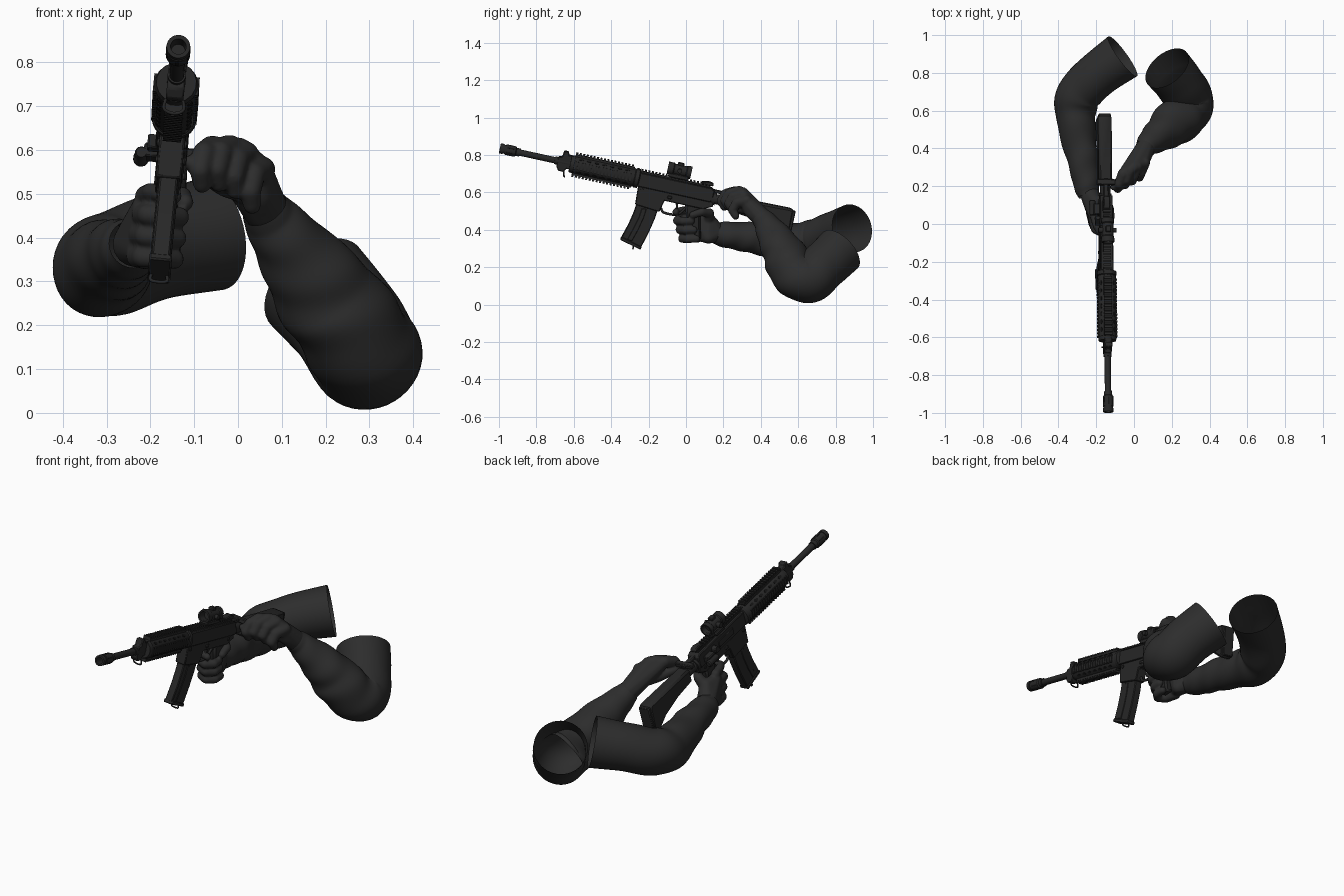
import bpy, bmesh, math
from mathutils import Vector, Matrix

if "Cube" in bpy.data.objects:
    bpy.data.objects.remove(bpy.data.objects["Cube"])

def material(name, c):
    m = bpy.data.materials.new(name)
    m.diffuse_color = (c, c, c, 1)
    m.use_nodes = True
    m.node_tree.nodes["Principled BSDF"].inputs["Base Color"].default_value = m.diffuse_color
    return m
SLEEVE = material("charcoal_fabric", 0.026)
METAL = material("black_metal", 0.020)
HOLE = material("deep_black", 0.008)

# rifle frame: local X = side, Y = back along the bore from the muzzle, Z = up
back = Vector((-0.012, 0.977, -0.213)).normalized()
up = Vector((0.095, 0.21, 0.97))
up = (up - back * up.dot(back)).normalized()
side = back.cross(up)
RIFLE = Matrix((side, back, up)).transposed().to_4x4()
RIFLE.translation = Vector((-0.136, -0.995, 0.836))

def finish(name, bm, mat, matrix=None, angle=35):
    bmesh.ops.recalc_face_normals(bm, faces=bm.faces)
    me = bpy.data.meshes.new(name)
    bm.to_mesh(me)
    bm.free()
    me.materials.append(mat)
    for p in me.polygons:
        p.use_smooth = True
    me.set_sharp_from_angle(angle=math.radians(angle))
    ob = bpy.data.objects.new(name, me)
    bpy.context.collection.objects.link(ob)
    if matrix is not None:
        ob.matrix_world = matrix
    return ob

def plate(name, pts, hw, w=0, rot=0, mat=METAL, bevel=0.004):
    """side profile (u, v) extruded across the rifle"""
    bm = bmesh.new()
    f = bm.faces.new([bm.verts.new((w - hw, u, v)) for u, v in pts])
    r = bmesh.ops.extrude_face_region(bm, geom=[f])
    bmesh.ops.translate(bm, vec=(2 * hw, 0, 0), verts=[g for g in r['geom'] if isinstance(g, bmesh.types.BMVert)])
    if rot:
        bm.transform(Matrix.Rotation(rot, 4, 'Y'))
    ob = finish(name, bm, mat, RIFLE)
    if bevel:
        b = ob.modifiers.new("bevel", 'BEVEL')
        b.width, b.segments = bevel, 1
    return ob

def box(name, u0, u1, v0, v1, hw, w=0, **k):
    return plate(name, [(u0, v0), (u1, v0), (u1, v1), (u0, v1)], hw, w, **k)

def loft(rings, bm, cap=True):
    vs = [[bm.verts.new(p) for p in r] for r in rings]
    n = len(vs[0])
    for a, b in zip(vs, vs[1:]):
        for i in range(n):
            bm.faces.new((a[i], a[(i + 1) % n], b[(i + 1) % n], b[i]))
    if cap:
        bm.faces.new(vs[0])
        bm.faces.new(vs[-1])

def turned(name, prof, v=0, w=0, n=24, axis='u', mat=METAL):
    """lathe of (position, radius) along the bore, or across it"""
    bm, rings = bmesh.new(), []
    for u, r in prof:
        ring = []
        for i in range(n):
            a = math.tau * (i + .5) / n
            c, s = r * math.cos(a), r * math.sin(a)
            ring.append((w + c, u, v + s) if axis == 'u' else (u, w + c, v + s))
        rings.append(ring)
    loft(rings, bm)
    return finish(name, bm, mat, RIFLE)

def spline(pts, steps):
    P = [Vector(p) for p in pts]
    P = [2 * P[0] - P[1]] + P + [2 * P[-1] - P[-2]]
    out = []
    for i in range(1, len(P) - 2):
        a, b, c, d = P[i - 1:i + 3]
        for k in range(steps):
            t = k / steps
            out.append(.5 * (2 * b + (c - a) * t + (2 * a - 5 * b + 4 * c - d) * t * t + (3 * b - a - 3 * c + d) * t ** 3))
    return out + [P[-2]]

def tube(name, pts, mat, n=12, steps=6, cap=True, folds=0, matrix=None):
    """swept tube through (x, y, z, radius), with optional cloth folds"""
    s = spline(pts, steps)
    c = [p.to_3d() for p in s]
    rings, nrm = [], Vector((0.3, 0.2, 1))
    for i, p in enumerate(c):
        t = (c[min(i + 1, len(c) - 1)] - c[max(i - 1, 0)]).normalized()
        nrm = (nrm - t * nrm.dot(t)).normalized()
        b = t.cross(nrm)
        k = i / (len(c) - 1)
        env = folds * math.sin(math.pi * k) * min(1, 2 * k)
        ring = []
        for j in range(n):
            a = math.tau * j / n
            r = s[i].w * (1 + env * math.sin(38 * k + 2.2 * math.sin(a + 4 * k)) + env * .5 * math.sin(3 * a + 17 * k))
            ring.append(p + r * (math.cos(a) * nrm + math.sin(a) * b))
        rings.append(ring)
    bm = bmesh.new()
    loft(rings, bm, cap)
    return finish(name, bm, mat, matrix, 60)

# ---- barrel group
turned("barrel", [(0.08, .017), (.30, .017), (.30, .021), (.76, .021)])
turned("muzzle_brake", [(.05, .016), (0, .018), (0, .027), (.02, .028), (.02, .024), (.03, .024), (.03, .028),
                        (.085, .028), (.09, .022), (.11, .022), (.11, .019)])
for i in range(6):
    box("brake_slot", .038, .078, .0265, .0285, .004, rot=i * math.tau / 6, mat=HOLE, bevel=0)
plate("gas_block", [(.315, -.03), (.33, -.05), (.36, -.05), (.37, -.03), (.40, -.03), (.40, .045), (.37, .045),
                    (.365, .062), (.34, .062), (.335, .03), (.315, .025)], .02)
tube("sling_loop", [(-.02, .36, -.045, .004), (-.022, .365, -.068, .004), (0, .37, -.076, .004),
                    (.022, .365, -.068, .004), (.02, .36, -.045, .004)], METAL, 8, matrix=RIFLE)
turned("front_cap", [(.385, .03), (.385, .046), (.41, .05)], n=16)

# ---- handguard with four toothed rails
turned("handguard", [(.40, .046), (.405, .05), (.73, .05), (.74, .046)], n=16)
def rail(name, u0, u1, base, top, hw, rot=0, pitch=.019):
    pts, u = [(u0, base)], u0
    while u + pitch <= u1:
        pts += [(u, top), (u + pitch * .55, top), (u + pitch * .55, top - .01), (u + pitch, top - .01)]
        u += pitch
    plate(name, pts + [(u, base)], hw, rot=rot, bevel=0)
for i, top in enumerate((.065, .052, .066, .052)):
    rail("handguard_rail", .405, .732, .035, top, .021, i * math.pi / 2)
for sgn in (1, 3, 5, 7):
    for k in range(7):
        u = .44 + k * .042
        pts = [(u + .013 * math.cos(a), .007 * math.sin(a)) for a in [j * math.tau / 10 for j in range(10)]]
        plate("vent_hole", pts, .002, w=.0495, rot=sgn * math.pi / 4, mat=HOLE, bevel=0)
turned("delta_ring", [(.735, .046), (.74, .052), (.76, .052), (.765, .04)], n=24)

# ---- receivers
plate("upper_receiver", [(.755, -.04), (1.16, -.04), (1.17, -.02), (1.17, .025), (1.15, .036), (.755, .036)], .034)
rail("receiver_rail", .745, 1.15, .02, .053, .02)
plate("lower_receiver", [(.765, -.035), (1.175, -.035), (1.18, -.06), (1.13, -.085), (.92, -.085),
                         (.905, -.15), (.77, -.138)], .029)
box("ejection_cover", .87, 1.0, -.022, .014, .003, -.036)
plate("case_deflector", [(1.01, -.02), (1.06, -.02), (1.06, .01), (1.04, .02)], .014, -.044)
turned("forward_assist", [(1.07, .012), (1.08, .015), (1.125, .015), (1.13, .018), (1.145, .018), (1.15, .012)], -.02, -.07, 16)
box("forward_assist_arm", 1.07, 1.13, -.028, .004, .018, -.047)
for s in (-1, 1):
    box("magazine_catch", .93, .955, -.07, -.052, .004, s * .031)
    turned("takedown_pin", [(s * .028, .008), (s * .034, .008)], -.055, 1.13, 12, 'w')
    turned("pivot_pin", [(s * .028, .009), (s * .034, .009)], -.055, .79, 12, 'w')
plate("magazine", [(.778, -.12), (.897, -.12), (.89, -.19), (.874, -.27), (.85, -.36), (.735, -.33),
                   (.758, -.25), (.772, -.18)], .021)
plate("magazine_base", [(.738, -.323), (.854, -.353), (.850, -.37), (.731, -.34)], .026)
for s in (-1, 1):
    plate("magazine_rib", [(.81, -.15), (.835, -.15), (.83, -.2), (.815, -.27), (.795, -.335), (.77, -.33),
                           (.79, -.26), (.805, -.2)], .003, s * .021, bevel=.002)
tube("magazine_loop", [(-.015, .81, -.35, .004), (-.018, .81, -.372, .004), (.018, .81, -.372, .004),
                       (.015, .81, -.35, .004)], METAL, 8, matrix=RIFLE)
tube("trigger_guard", [(0, .91, -.13, .007), (0, .93, -.15, .007), (0, 1.0, -.145, .007), (0, 1.04, -.10, .007)], METAL, 8, matrix=RIFLE)
tube("trigger", [(0, .985, -.08, .006), (0, .992, -.11, .006), (0, .98, -.13, .004)], METAL, 8, matrix=RIFLE)
plate("pistol_grip", [(1.03, -.08), (1.125, -.075), (1.12, -.11), (1.155, -.25), (1.10, -.265), (1.05, -.14)], .022, bevel=.01)

# ---- sight, charging handle and stock
box("sight_mount", .91, 1.02, .045, .068, .025)
turned("sight_body", [(.94, .022), (.90, .025), (.90, .034), (.93, .034), (.935, .03), (1.0, .03), (1.005, .034),
                      (1.028, .034), (1.028, .026), (1.0, .022)], .09, 0, 20)
turned("sight_knob", [(-.05, .014), (-.03, .014), (.03, .012), (.045, .012)], .09, .965, 16, 'w')
box("sight_turret", .948, .982, .11, .132, .014)
box("mount_clamp", .93, 1.0, .042, .062, .008, -.03)
plate("rear_sight", [(1.09, .045), (1.16, .045), (1.155, .062), (1.13, .066), (1.09, .056)], .018)
box("charging_rod", 1.12, 1.26, .012, .03, .012)
box("charging_latch", 1.225, 1.255, .01, .034, .05)
turned("buffer_tube", [(1.16, .034), (1.185, .034), (1.185, .027), (1.4, .027)], -.02)
plate("stock", [(1.25, .012), (1.59, .018), (1.608, .008), (1.612, -.15), (1.59, -.16), (1.50, -.105),
                (1.38, -.075), (1.25, -.062)], .036, bevel=.014)
box("butt_pad", 1.597, 1.617, -.15, .008, .032)

# ---- sleeves, open at the shoulder
tube("trigger_arm_sleeve", [(-.06, .888, .408, .13), (-.18, .80, .38, .121), (-.29, .69, .34, .118), (-.31, .575, .33, .107),
     (-.285, .42, .35, .09), (-.265, .30, .365, .078), (-.25, .2, .375, .068), (-.24, .15, .385, .055)],
     SLEEVE, 40, 10, False, .04)
tube("support_arm_sleeve", [(.175, .825, .29, .134), (.24, .745, .215, .13), (.292, .655, .135, .128), (.27, .575, .17, .122),
     (.2, .525, .268, .116), (.135, .472, .36, .09), (.082, .43, .432, .067), (.06, .40, .467, .054)],
     SLEEVE, 40, 10, False, .04)

# ---- gloved hands: hulls over balls, fused and smoothed
def ball(p, r):
    out = []
    for i in range(1, 8):
        t = math.pi * i / 8
        for j in range(12):
            f = math.tau * j / 12
            out.append(Vector(p[:3]) + r * Vector((math.sin(t) * math.cos(f), math.sin(t) * math.sin(f), math.cos(t))))
    return out

def hand(name, palm, fingers):
    groups = list(palm)
    for f in fingers:
        groups += [[a, b] for a, b in zip(f, f[1:])]
    bm = bmesh.new()
    for g in groups:
        part = bmesh.new()
        for p in g:
            for q in ball(p, p[3]):
                part.verts.new(q)
        bmesh.ops.convex_hull(part, input=part.verts)
        bmesh.ops.delete(part, geom=[v for v in part.verts if not v.link_faces], context='VERTS')
        me = bpy.data.meshes.new("tmp")
        part.to_mesh(me)
        part.free()
        bm.from_mesh(me)
        bpy.data.meshes.remove(me)
    ob = finish(name, bm, SLEEVE)
    r = ob.modifiers.new("fuse", 'REMESH')
    r.mode, r.voxel_size, r.use_smooth_shade = 'VOXEL', .006, True
    s = ob.modifiers.new("soften", 'SMOOTH')
    s.factor, s.iterations = .5, 4

# trigger hand wrapped around the grip
grip_fingers = []
for k in range(3):
    z, y, x = .452 - .048 * k, -.012 + .014 * k, -.006 * k
    grip_fingers.append([(-.218 + x, y + .045, z, .026), (-.205 + x, y - .015, z, .025), (-.165 + x, y - .035, z - .003, .024),
                         (-.134 + x, y - .005, z - .005, .023), (-.134 + x, y + .04, z - .005, .02)])
hand("trigger_hand",
     [[(-.235, .16, .385, .052), (-.215, .05, .47, .028), (-.225, .07, .37, .03), (-.205, .12, .46, .033), (-.2, .12, .36, .035)]],
     grip_fingers + [[(-.212, .05, .495, .024), (-.198, -.01, .505, .021), (-.175, -.05, .50, .019), (-.145, -.055, .495, .018)],
                     [(-.205, .12, .45, .034), (-.165, .125, .49, .026), (-.128, .085, .495, .022), (-.12, .035, .48, .019)]])

# support hand pulling the charging handle
pull = []
for k, z in enumerate((.604, .606, .59, .556)):
    x, y = -.082 + .038 * k, .02 * k
    pull.append([(x + .024, .265 + y, z, .03), (x + .004, .212 + y, z - .012, .027), (x - .004, .188 + y, z - .05, .025),
                 (x, .205 + y, z - .082, .021)])
hand("support_hand",
     [[(.062, .405, .465, .052), (-.052, .27, .60, .03), (.0, .3, .598, .032), (.045, .32, .555, .034), (.048, .345, .50, .036),
       (-.015, .315, .55, .034)]],
     pull + [[(.02, .34, .51, .034), (-.03, .275, .52, .027), (-.085, .225, .55, .021), (-.11, .195, .572, .017)]])
